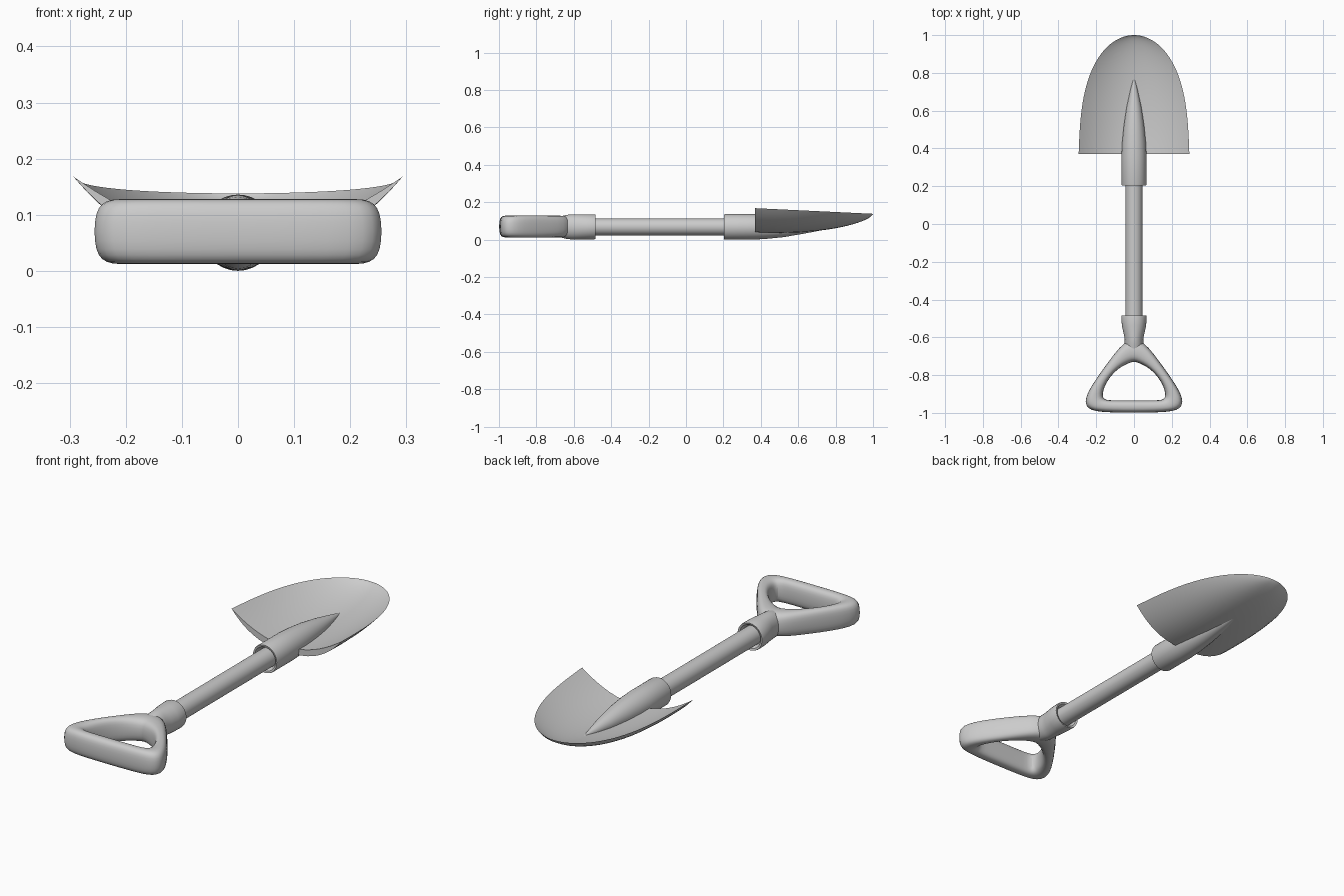
import bpy, math
from math import sin, cos, pi

if "Cube" in bpy.data.objects:
    bpy.data.objects.remove(bpy.data.objects["Cube"])

ZC = 0.068  # height of the shaft axis


def make(name, verts, faces, angle=40, subsurf=0):
    me = bpy.data.meshes.new(name)
    me.from_pydata(verts, [], faces)
    ob = bpy.data.objects.new(name, me)
    bpy.context.collection.objects.link(ob)
    bpy.ops.object.select_all(action='DESELECT')
    bpy.context.view_layer.objects.active = ob
    ob.select_set(True)
    bpy.ops.object.mode_set(mode='EDIT')
    bpy.ops.mesh.select_all(action='SELECT')
    bpy.ops.mesh.remove_doubles(threshold=0.0002)
    bpy.ops.mesh.normals_make_consistent(inside=False)
    bpy.ops.object.mode_set(mode='OBJECT')
    bpy.ops.object.shade_smooth_by_angle(angle=math.radians(angle))
    if subsurf:
        mod = ob.modifiers.new("smooth", 'SUBSURF')
        mod.levels = mod.render_levels = subsurf
    return ob


def bridge(rings, n, closed=False):
    """Quads between consecutive rings of n vertices."""
    count = rings if closed else rings - 1
    return [(i * n + j, i * n + (j + 1) % n,
             (i + 1) % rings * n + (j + 1) % n, (i + 1) % rings * n + j)
            for i in range(count) for j in range(n)]


def loft(name, sections, n=32):
    """Elliptical sections (y, rx, rz, z) along the shaft, capped at both ends."""
    verts = [(rx * cos(2 * pi * j / n), y, z + rz * sin(2 * pi * j / n))
             for y, rx, rz, z in sections for j in range(n)]
    last = (len(sections) - 1) * n
    faces = bridge(len(sections), n)
    faces += [tuple(range(n)), tuple(range(last, last + n))]
    return make(name, verts, faces)


# Shaft
loft("shaft", [(-0.58, 0.045, 0.045, ZC), (0.3, 0.045, 0.045, ZC)])

# Blade socket with recessed mouth, tapering into the blade ridge
loft("blade_socket", [
    (0.225, 0.046, 0.046, ZC), (0.205, 0.056, 0.057, ZC),
    (0.203, 0.064, 0.066, ZC), (0.21, 0.066, 0.068, ZC),
    (0.36, 0.066, 0.068, ZC), (0.43, 0.063, 0.064, ZC),
    (0.52, 0.054, 0.055, ZC), (0.62, 0.039, 0.038, ZC),
    (0.71, 0.019, 0.020, 0.067), (0.77, 0.004, 0.007, 0.067)])

# Grip collar with recessed mouth, narrowing to the neck of the grip
loft("grip_collar", [
    (-0.505, 0.046, 0.046, ZC), (-0.487, 0.056, 0.056, ZC),
    (-0.484, 0.065, 0.065, ZC), (-0.492, 0.067, 0.067, ZC),
    (-0.54, 0.064, 0.067, ZC), (-0.58, 0.055, 0.067, ZC),
    (-0.61, 0.049, 0.067, ZC), (-0.64, 0.050, 0.064, ZC),
    (-0.68, 0.045, 0.054, ZC)])

# D-shaped grip: rounded sections spanning paired outer and inner outline points
half = [((0.0, -1.0), (0.0, -0.933)), ((0.12, -0.999), (0.09, -0.933)),
        ((0.205, -0.993), (0.135, -0.933)), ((0.245, -0.978), (0.161, -0.926)),
        ((0.262, -0.945), (0.166, -0.905)), ((0.248, -0.895), (0.160, -0.872)),
        ((0.208, -0.83), (0.138, -0.825)), ((0.155, -0.755), (0.100, -0.780)),
        ((0.100, -0.68), (0.060, -0.752)), ((0.052, -0.625), (0.025, -0.737)),
        ((0.0, -0.610), (0.0, -0.728))]
loop = half + [((-o[0], o[1]), (-i[0], i[1])) for o, i in half[-2:0:-1]]
N, verts = 14, []
for o, i in loop:
    for j in range(N):
        a = 2 * pi * j / N
        c = math.copysign(abs(cos(a)) ** 0.75, cos(a))
        s = math.copysign(abs(sin(a)) ** 0.65, sin(a))
        k = 0.5 + 0.5 * c
        verts.append((i[0] + (o[0] - i[0]) * k, i[1] + (o[1] - i[1]) * k,
                      ZC + 0.002 + 0.059 * s))
make("grip", verts, bridge(len(loop), N, True), angle=60, subsurf=1)

# Dished blade: crescent sections shrinking towards the tip
ROWS, COLS = 28, 24
verts = []
for r in range(ROWS + 1):
    t = sin(pi / 2 * r / ROWS)
    y = 0.37 + 0.63 * t
    w = 0.293 * (1 - 0.075 * t) * max(0, 1 - t ** 3) ** 0.5
    rim = 0.168 - 0.03 * t
    d = max(0, 1 - t * t) ** 0.65
    us = [-cos(pi * j / COLS) for j in range(COLS + 1)]
    for u in us:                                   # upper face
        verts.append((w * u, y, rim - 0.105 * d * (1 - abs(u) ** 2)))
    for u in us[-2:0:-1]:                          # underside
        verts.append((w * u, y, rim - 0.13 * d * (1 - abs(u) ** 2.7)))
n = 2 * COLS
faces = bridge(ROWS + 1, n)
# Back edge of the blade, closed strip by strip
for j in range(COLS):
    quad = [j, j + 1, (n - j - 1) % n, (n - j) % n]
    faces.append(tuple(dict.fromkeys(quad)))
make("blade", verts, faces)
